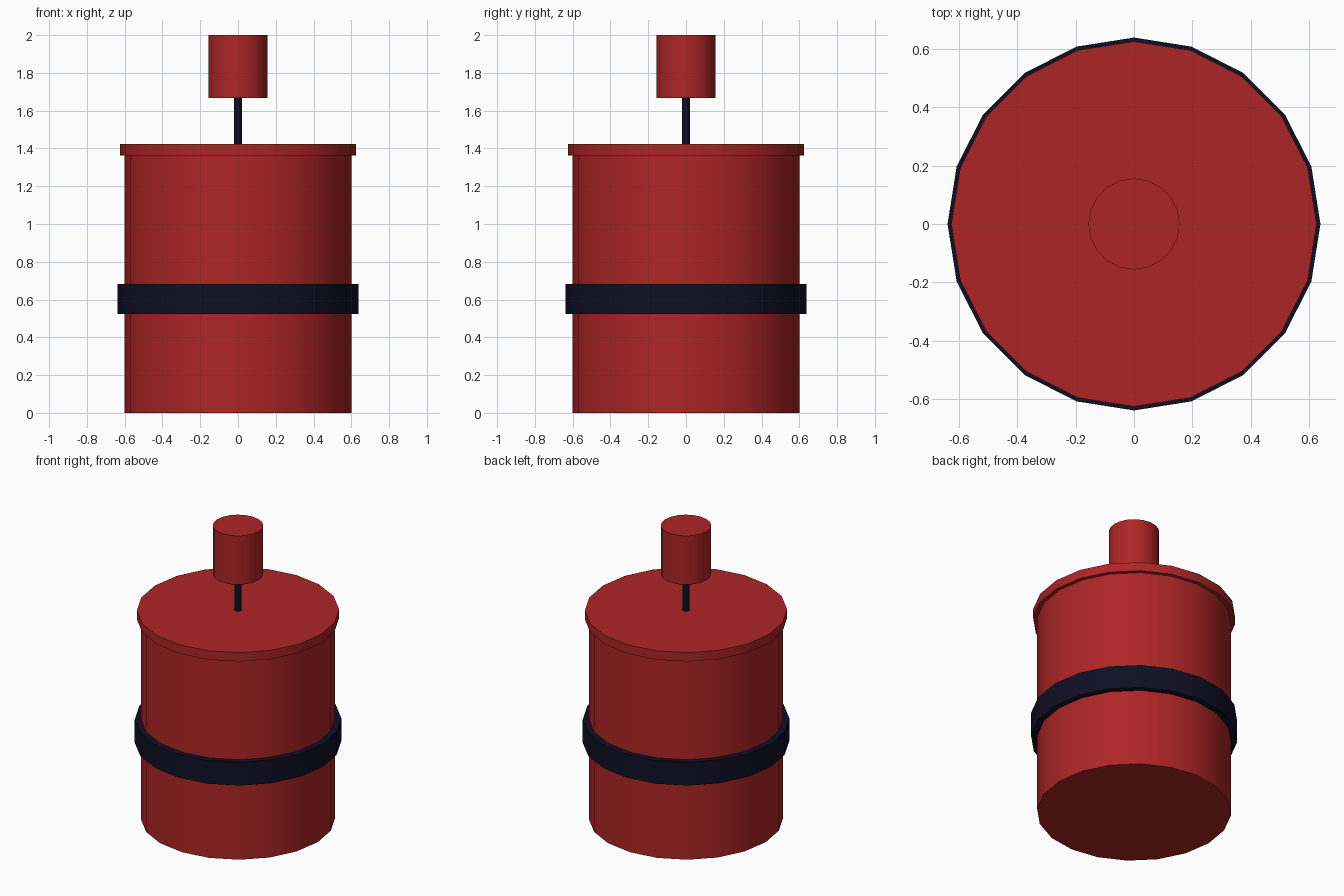
import bpy, bmesh, math

if "Cube" in bpy.data.objects:
    bpy.data.objects.remove(bpy.data.objects["Cube"])

SIDES = 20


def material(name, color):
    m = bpy.data.materials.new(name)
    m.diffuse_color = (*color, 1)
    m.use_nodes = True
    m.node_tree.nodes["Principled BSDF"].inputs["Base Color"].default_value = m.diffuse_color
    return m


red = material("red", (0.42, 0.018, 0.019))
navy = material("dark navy", (0.0048, 0.0048, 0.0175))


def cylinder(name, radius, z0, z1, mat):
    bpy.ops.mesh.primitive_cylinder_add(
        vertices=SIDES, radius=radius, depth=z1 - z0, location=(0, 0, (z0 + z1) / 2))
    ob = bpy.context.object
    ob.name = name
    ob.data.materials.append(mat)
    bpy.ops.object.shade_smooth_by_angle(angle=math.radians(30))
    return ob


# Main drum with its lid and the band around it
cylinder("body", 0.60, 0.0, 1.363, red)
cylinder("lid", 0.625, 1.363, 1.423, red)
cylinder("band", 0.638, 0.523, 0.682, navy)

# Thin stem carrying the knob
cylinder("stem", 0.022, 1.423, 1.668, navy)
cylinder("knob", 0.156, 1.668, 2.0, red)
